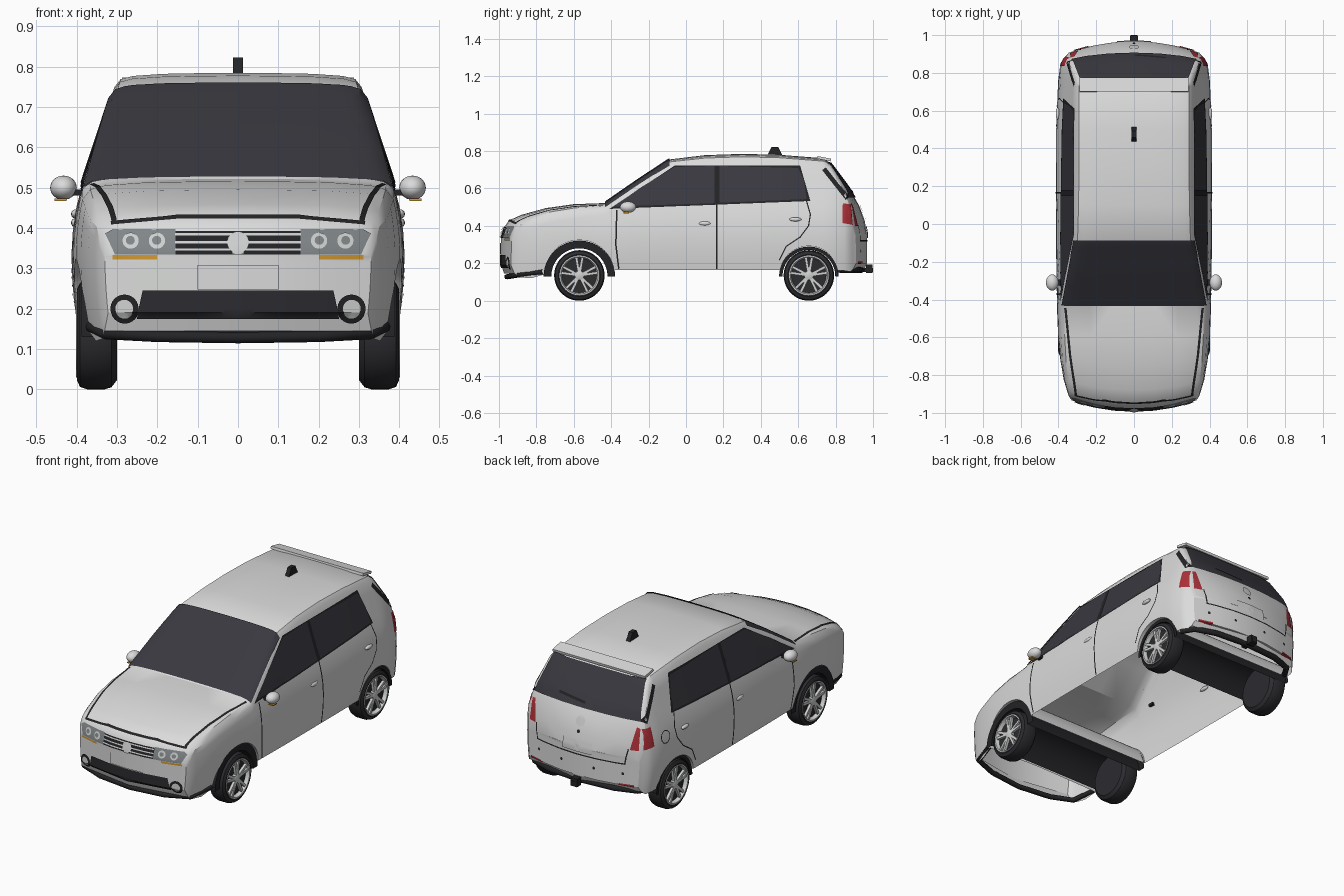
import bpy, bmesh, math
from mathutils import Vector, Matrix
from mathutils.bvhtree import BVHTree

if "Cube" in bpy.data.objects:
    bpy.data.objects.remove(bpy.data.objects["Cube"])

def material(name, *rgb):
    m = bpy.data.materials.new(name)
    m.use_nodes = True
    m.diffuse_color = (*rgb, 1)
    m.node_tree.nodes["Principled BSDF"].inputs["Base Color"].default_value = (*rgb, 1)
    return m

PAINT = material("light_grey_paint", .7, .71, .7)
BLACK = material("black_trim", .017, .017, .02)
GLASS = material("dark_glass", .04, .04, .05)
RUBBER = material("rubber", .025, .025, .03)
SILVER = material("silver", .63, .64, .64)
LAMP = material("lamp_grey", .22, .24, .25)
RED = material("red_lens", .42, .03, .04)
AMBER = material("amber_lens", .65, .32, .03)

def shade(ob):
    bpy.ops.object.select_all(action='DESELECT')
    ob.select_set(True)
    bpy.context.view_layer.objects.active = ob
    bpy.ops.object.shade_smooth_by_angle(angle=math.radians(32))

def finish(name, bm, *mats):
    me = bpy.data.meshes.new(name)
    bm.to_mesh(me)
    bm.free()
    ob = bpy.data.objects.new(name, me)
    bpy.context.collection.objects.link(ob)
    for m in mats:
        me.materials.append(m)
    shade(ob)
    return ob

def solid(name, mat, loc, size, rx=0, top=1, ball=False):
    bm = bmesh.new()
    if ball:
        bmesh.ops.create_uvsphere(bm, u_segments=24, v_segments=14, radius=1)
    else:
        bmesh.ops.create_cube(bm, size=1)
    for v in bm.verts:
        v.co.y *= top if v.co.z > 0 else 1
    bmesh.ops.transform(bm, verts=bm.verts, matrix=Matrix.Translation(loc)
                        @ Matrix.Rotation(rx, 4, 'X') @ Matrix.Diagonal((*size, 1)))
    return finish(name, bm, mat)

def lathe(name, mat, profile, loc, side=1, turn=math.tau):
    # profile of (x, radius) pairs turned about the x axis
    bm = bmesh.new()
    vs = [bm.verts.new((x, r, 0)) for x, r in profile]
    es = [bm.edges.new(p) for p in zip(vs, vs[1:])]
    bmesh.ops.spin(bm, geom=vs + es, cent=(0, 0, 0), axis=(1, 0, 0), angle=turn, steps=48)
    bmesh.ops.remove_doubles(bm, verts=bm.verts, dist=1e-5)
    for v in bm.verts:
        v.co = Vector((v.co.x * side, v.co.y, v.co.z)) + Vector(loc)
    bmesh.ops.recalc_face_normals(bm, faces=bm.faces)
    return finish(name, bm, mat)

# Body shell: cross-sections lofted from nose to tail
def flank(z):
    if z < .33:
        return 1 - 1.2 * (.33 - z) ** 2
    return 1 - 2 * (z - .33) ** 2 if z < .5 else .942 - .8 * (z - .5)

def section(y, w, zb, zt, d, bow, k=1):
    ze = zt - d
    xe = w * flank(ze)
    levels = [zb + (ze - zb) * i / 10 for i in range(11)]
    pts = [(0, zb)] + [(w * flank(z), z) for z in levels]
    pts += [(xe * a, zt - d * b) for a, b in ((.95, .45), (.85, .22), (.6, .07), (.3, .02), (0, 0))]
    return [(x * k, y + bow * (x * k) ** 2, z) for x, z in pts]

STATIONS = [  # y, half width, bottom, top, edge drop, bow
    (-.988, .33, .19, .34, .01, .5), (-.972, .345, .145, .395, .02, .5), (-.945, .355, .125, .43, .025, .5),
    (-.88, .372, .12, .459, .04, .4), (-.75, .39, .15, .495, .045, .2), (-.6, .402, .16, .516, .045, .05),
    (-.435, .408, .165, .522, .033, 0), (-.26, .411, .165, .643, .03, 0), (-.09, .413, .165, .755, .03, 0),
    (.1, .413, .165, .778, .035, 0), (.3, .413, .165, .785, .035, 0), (.5, .412, .165, .78, .035, 0),
    (.73, .403, .165, .762, .035, 0), (.77, .4, .165, .738, .03, 0), (.87, .39, .16, .605, .03, -.15),
    (.925, .375, .155, .51, .03, -.35), (.955, .36, .17, .43, .02, -.5), (.967, .345, .2, .36, .01, -.5)]
rows = [section(*STATIONS[0], k / 3) for k in range(3)] + [section(*s) for s in STATIONS]
rows += [section(*STATIONS[-1], k / 3) for k in (2, 1, 0)]
bm = bmesh.new()
for s in (1, -1):
    grid = [[bm.verts.new((x * s, y, z)) for x, y, z in r] for r in rows]
    for a, b in zip(grid, grid[1:]):
        for i in range(len(a) - 1):
            bm.faces.new((a[i], a[i + 1], b[i + 1], b[i]))
bmesh.ops.remove_doubles(bm, verts=bm.verts, dist=1e-5)
bmesh.ops.dissolve_degenerate(bm, edges=bm.edges, dist=1e-5)
bmesh.ops.recalc_face_normals(bm, faces=bm.faces)
body = finish("body_shell", bm, PAINT)

# Wheel wells cut right across, each with a black tunnel liner
WHEELS = {"front": (-.57, .187, .15), "rear": (.657, .155, .141)}
for end, (y, r, inner) in WHEELS.items():
    cutter = lathe("well_cutter", PAINT, [(-.6, 0), (-.6, r), (.6, r), (.6, 0)], (0, y, .137))
    bpy.context.view_layer.objects.active = body
    mod = body.modifiers.new("well", 'BOOLEAN')
    mod.operation, mod.solver, mod.object = 'DIFFERENCE', 'EXACT', cutter
    bpy.ops.object.modifier_apply(modifier=mod.name)
    bpy.data.objects.remove(cutter)
    lathe(f"{end}_liner", BLACK, [(-.388, r + .004), (-.388, inner), (.388, inner), (.388, r + .004)],
          (0, y, .13), 1, math.pi)
# Open the underside
bm = bmesh.new()
bm.from_mesh(body.data)
bm.normal_update()
floor = [f for f in bm.faces if f.normal.z < -.8 and f.calc_center_median().z < .19]
bmesh.ops.delete(bm, geom=floor, context='FACES')
bm.to_mesh(body.data)
shade(body)
tree = BVHTree.FromBMesh(bm)
bm.free()

# Thin plates laid on the shell: outlines are projected along an axis
VIEWS = {"left": lambda u, v: ((2, u, v), (-1, 0, 0)), "right": lambda u, v: ((-2, u, v), (1, 0, 0)),
         "front": lambda u, v: ((u, -2, v), (0, 1, 0)), "back": lambda u, v: ((u, 2, v), (0, -1, 0)),
         "top": lambda u, v: ((u, v, 2), (0, 0, -1))}

def plate(name, mat, view, polys, layer=1, step=.02):
    bm = bmesh.new()
    for poly in polys:
        bm.faces.new([bm.verts.new((u, v, 0)) for u, v in poly])
    for axis in (0, 1):
        vals = [v.co[axis] for v in bm.verts]
        for i in range(math.floor(min(vals) / step) + 1, math.ceil(max(vals) / step)):
            co, no = Vector(), Vector()
            co[axis], no[axis] = i * step, 1
            bmesh.ops.bisect_plane(bm, geom=bm.verts[:] + bm.edges[:] + bm.faces[:], plane_co=co, plane_no=no)
    for v in bm.verts:
        start, ray = map(Vector, VIEWS[view](v.co.x, v.co.y))
        hit, normal, _, _ = tree.ray_cast(start, ray)
        if hit is None:
            hit, normal, _, _ = tree.find_nearest(start + ray * 1.3)
        v.co = hit - normal * math.copysign(.003 * layer, normal.dot(ray))
    bm.normal_update()
    bmesh.ops.reverse_faces(bm, faces=[f for f in bm.faces if f.normal.dot(ray) > 0])
    return finish(name, bm, mat)

def line(name, mat, view, pts, width=.008):
    polys = []
    for a, b in zip(map(Vector, pts), map(Vector, pts[1:])):
        t = (b - a).normalized() * width / 2
        n = Vector((-t.y, t.x))
        polys.append([a - t + n, a - t - n, b + t - n, b + t + n])
    return plate(name, mat, view, polys)

def disc(u, v, r, n=24):
    return [(u + r * math.cos(math.tau * i / n), v + r * math.sin(math.tau * i / n)) for i in range(n)]

def rect(u0, u1, v0, v1):
    return [(u0, v0), (u1, v0), (u1, v1), (u0, v1)]

# Glass, with an inner skin
SIDE_PANES = [[(-.385, .502), (.152, .52), (.152, .718), (-.06, .713), (-.24, .605)],
              [(.178, .522), (.645, .542), (.63, .64), (.6, .708), (.178, .718)]]
SCREEN = [(-.38, -.43), (.38, -.43), (.316, -.088), (-.316, -.088)]
TAIL_PANE = [(-.33, .55), (.33, .55), (.285, .735), (-.285, .735)]
for layer, tag in ((2, "outer"), (-1, "inner")):
    plate(f"windscreen_{tag}", GLASS, "top", [SCREEN], layer)
    plate(f"rear_window_{tag}", GLASS, "back", [TAIL_PANE], layer)
    for side in ("left", "right"):
        plate(f"{side}_side_windows_{tag}", GLASS, side, SIDE_PANES, layer)

for side, s in (("left", 1), ("right", -1)):
    # Flank details
    plate(f"{side}_window_surround", BLACK, side, [[(-.41, .49), (.665, .532), (.61, .722), (-.06, .722)]])
    line(f"{side}_front_door_gap", BLACK, side, [(-.37, .48), (-.375, .3), (-.36, .175)])
    line(f"{side}_middle_gap", BLACK, side, [(.165, .515), (.165, .175)])
    line(f"{side}_rear_door_gap", BLACK, side,
         [(.645, .53), (.665, .46), (.655, .4), (.61, .34), (.535, .29), (.5, .22)], .006)
    line(f"{side}_rear_pillar_trim", BLACK, side, [(.745, .695), (.855, .555)], .024)
    line(f"{side}_bonnet_gap", BLACK, "top", [(s * .362, -.45), (s * .337, -.7), (s * .307, -.9)], .012)
    for y, z in ((.1, .413), (.585, .435)):
        solid(f"{side}_door_handle", PAINT, (s * .404, y, z), (.01, .032, .011), ball=True)
    solid(f"{side}_mirror", PAINT, (s * .433, -.31, .5), (.033, .043, .03), ball=True)
    solid(f"{side}_mirror_arm", BLACK, (s * .395, -.31, .488), (.04, .03, .015))
    solid(f"{side}_mirror_lamp", AMBER, (s * .44, -.32, .47), (.03, .03, .006))
    # Front lamps
    headlamp = ((.155, .335), (.305, .335), (.328, .385), (.31, .395), (.155, .395))
    plate(f"{side}_headlamp", LAMP, "front", [[(s * u, v) for u, v in headlamp]])
    for u in (.2, .265):
        plate(f"{side}_lamp_ring", SILVER, "front", [disc(s * u, .367, .02)], 2)
        plate(f"{side}_lamp_bulb", LAMP, "front", [disc(s * u, .367, .011)], 3)
    plate(f"{side}_indicator", AMBER, "front", [rect(s * .2, s * .31, .322, .333)])
    plate(f"{side}_fog_surround", BLACK, "front", [disc(s * .28, .2, .035)], 2, .01)
    plate(f"{side}_fog_lamp", SILVER, "front", [disc(s * .28, .2, .022)], 3, .01)
    # Tail lamps, reflectors and parking sensors
    plate(f"{side}_tail_lamp_side", RED, side, [[(.835, .415), (.89, .405), (.878, .515), (.838, .52)]], 1, .01)
    plate(f"{side}_tail_lamp_back", RED, "back",
          [[(s * .293, .4), (s * .338, .4), (s * .335, .515), (s * .315, .52)]], 1, .01)
    plate(f"{side}_reflector", RED, "back", [rect(s * .24, s * .32, .198, .21)], 2, .01)
    plate(f"{side}_sensors", BLACK, "back", [disc(s * u, .265, .008, 10) for u in (.1, .26)])
line("fuel_flap", BLACK, "right", disc(.745, .435, .033, 16) + [(.778, .435)], .005)

# Nose
line("bonnet_front_gap", BLACK, "front", [(-.31, .412), (-.15, .426), (.15, .426), (.31, .412)], .009)
plate("grille", BLACK, "front", [rect(-.155, .155, .335, .392)], 1, .01)
plate("grille_bars", SILVER, "front", [rect(-.155, .155, z, z + .006) for z in (.342, .36, .38)], 2)
plate("front_roundel", SILVER, "front", [disc(0, .362, .027)], 3)
plate("front_number_plate", PAINT, "front", [rect(-.1, .1, .247, .308)], 2)
plate("lower_grille", RUBBER, "front", [[(-.25, .176), (.25, .176), (.235, .245), (-.235, .245)]], 2, .01)

# Tail
line("tailgate_gap", BLACK, "back", [(-.285, .4), (-.27, .32), (.27, .32), (.285, .4)], .007)
plate("rear_number_plate", PAINT, "back", [rect(-.09, .09, .335, .395)], 2, .01)
plate("rear_roundel", SILVER, "back", [disc(0, .49, .027)], 2, .01)
plate("tailgate_lock", BLACK, "back", [disc(0, .44, .009, 10)], 2)
plate("rear_wiper", BLACK, "back", [[(0, .569), (.17, .584), (.17, .596), (0, .581)]], 3)
solid("roof_spoiler", PAINT, (0, .738, .759), (.575, .075, .014), -.2)
plate("high_brake_lamp", RED, "back", [rect(-.05, .05, .738, .75)], 2)
solid("tow_bar", BLACK, (0, .955, .165), (.03, .09, .022))
solid("tow_hook", BLACK, (0, .98, .17), (.04, .035, .045))
solid("roof_aerial", BLACK, (0, .475, .8), (.024, .08, .045), top=.45)

# Bumper lips
def lip(name, pts, r):
    cu = bpy.data.curves.new(name, 'CURVE')
    cu.dimensions, cu.bevel_depth, cu.bevel_resolution = '3D', r, 2
    sp = cu.splines.new('POLY')
    full = [(-x, y, z) for x, y, z in pts[:0:-1]] + pts
    sp.points.add(len(full) - 1)
    for p, co in zip(sp.points, full):
        p.co = (*co, 1)
    cu.materials.append(BLACK)
    bpy.context.collection.objects.link(bpy.data.objects.new(name, cu))

lip("front_lip", [(0, -.958, .128), (.2, -.938, .131), (.33, -.895, .138), (.365, -.765, .155)], .014)
lip("rear_valance", [(0, .94, .165), (.2, .925, .165), (.32, .885, .165), (.36, .82, .165)], .016)

# Wheels: tyre, rim, hub and five pairs of spokes
TYRE = [(0, 0), (0, .112), (.014, .13), (.03, .135), (.075, .135), (.092, .129), (.1, .112), (.098, .102),
        (.078, .098), (.078, 0)]
for end, (y, _, _) in WHEELS.items():
    for side, s in (("left", 1), ("right", -1)):
        at = (s * .3, y, .135)
        lathe(f"{end}_{side}_tyre", RUBBER, TYRE, at, s)
        lathe(f"{end}_{side}_rim", SILVER, [(.08, .1), (.102, .106), (.102, .1), (.082, .093)], at, s)
        lathe(f"{end}_{side}_hub", SILVER, [(.078, .026), (.096, .024), (.1, .012), (.1, 0)], at, s)
        for a in (math.tau * i / 5 + k for i in range(5) for k in (-.17, .17)):
            solid(f"{end}_{side}_spoke", SILVER, (s * .389, y - math.sin(a) * .06, .135 + math.cos(a) * .06),
                  (.014, .014, .08), a)
